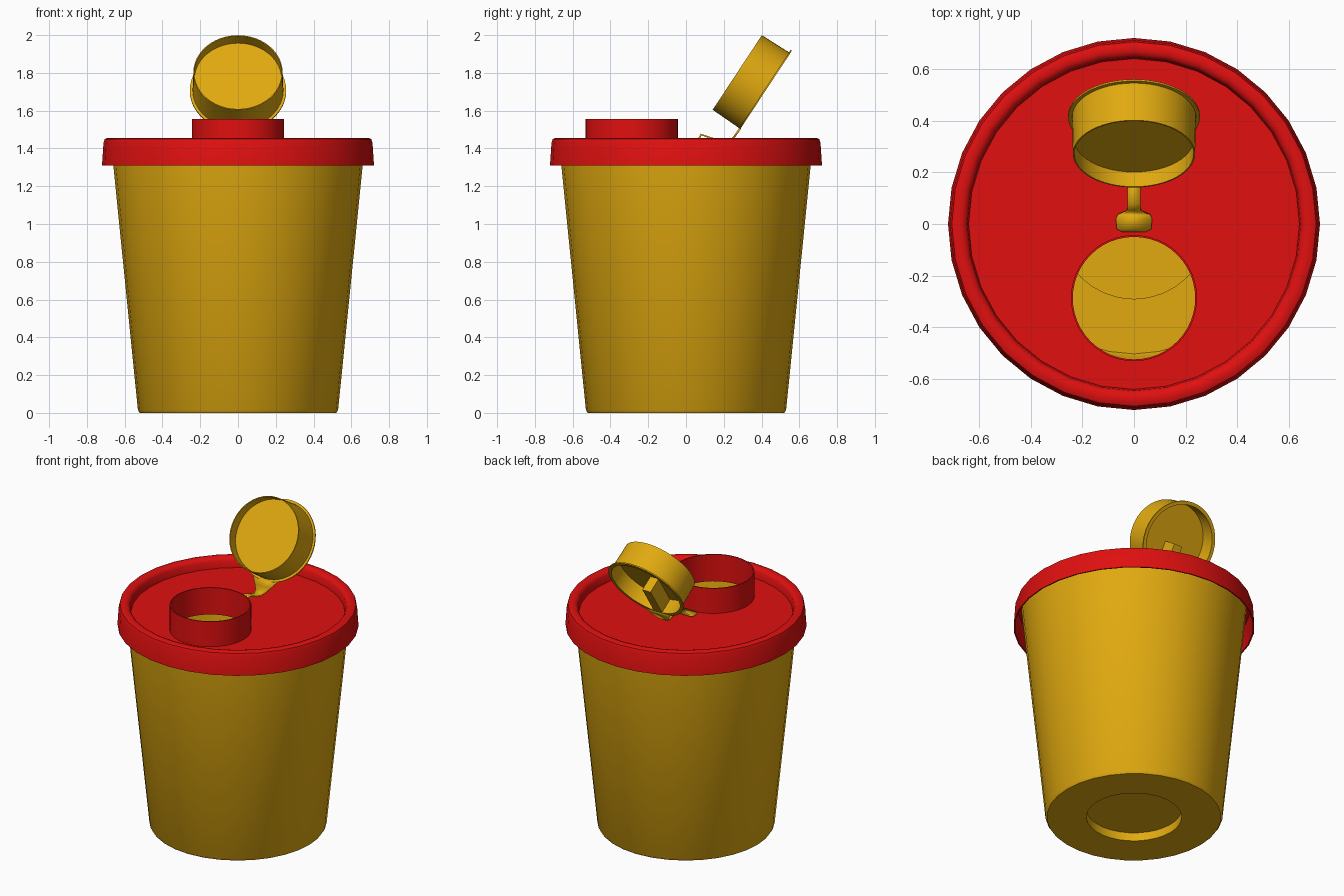
import bpy, bmesh, math
from mathutils import Matrix, Vector

if "Cube" in bpy.data.objects:
    bpy.data.objects.remove(bpy.data.objects["Cube"])


def material(name, rgb):
    m = bpy.data.materials.new(name)
    m.diffuse_color = (*rgb, 1)
    m.use_nodes = True
    m.node_tree.nodes["Principled BSDF"].inputs["Base Color"].default_value = m.diffuse_color
    return m


YELLOW = material("yellow_plastic", (0.75, 0.40, 0.005))
RED = material("red_plastic", (0.75, 0.005, 0.005))


def add_object(name, bm, mat):
    bmesh.ops.recalc_face_normals(bm, faces=bm.faces[:])
    me = bpy.data.meshes.new(name)
    bm.to_mesh(me)
    bm.free()
    me.materials.append(mat)
    ob = bpy.data.objects.new(name, me)
    bpy.context.collection.objects.link(ob)
    return ob


def activate(ob):
    bpy.ops.object.select_all(action='DESELECT')
    ob.select_set(True)
    bpy.context.view_layer.objects.active = ob


def smooth(ob):
    activate(ob)
    bpy.ops.object.shade_smooth_by_angle(angle=math.radians(35))


def lathe(name, profile, mat, closed=False, steps=32):
    """Spin an (r, z) profile around the z axis."""
    bm = bmesh.new()
    vs = [bm.verts.new((0, -r, z)) for r, z in profile]
    pairs = list(zip(vs, vs[1:])) + ([(vs[-1], vs[0])] if closed else [])
    es = [bm.edges.new(p) for p in pairs]
    bmesh.ops.spin(bm, geom=vs + es, cent=(0, 0, 0), axis=(0, 0, 1),
                   angle=2 * math.pi, steps=steps)
    bmesh.ops.remove_doubles(bm, verts=bm.verts[:], dist=1e-4)
    return add_object(name, bm, mat)


# Tapered bucket with a recessed base
bucket = lathe("bucket", [
    (0, 0.055), (0.285, 0.055), (0.285, 0), (0.52, 0), (0.53, 0.015),
    (0.66, 1.31), (0.671, 1.42), (0.66, 1.42), (0.648, 1.31),
    (0.515, 0.03), (0.503, 0.015), (0.292, 0.015), (0.292, 0.065), (0, 0.065)], YELLOW)
smooth(bucket)

# Lid: rounded rim, sunken floor, thin overhanging skirt
lid = lathe("lid", [
    (0, 1.39), (0.64, 1.39), (0.645, 1.435), (0.655, 1.45), (0.67, 1.456),
    (0.69, 1.456), (0.705, 1.45), (0.712, 1.43), (0.72, 1.31), (0.712, 1.31),
    (0.703, 1.43), (0.695, 1.443), (0.668, 1.443), (0.655, 1.435),
    (0.645, 1.378), (0, 1.378)], RED)

# Round opening cut through the lid floor
OPENING = Vector((0, -0.287, 0))
cutter = lathe("opening_cutter", [(0, 1.3), (0.237, 1.3), (0.237, 1.5), (0, 1.5)], RED, steps=48)
cutter.location = OPENING
cutter.hide_render = True
mod = lid.modifiers.new("opening", 'BOOLEAN')
mod.operation = 'DIFFERENCE'
mod.solver = 'EXACT'
mod.object = cutter
activate(lid)
bpy.ops.object.modifier_apply(modifier=mod.name)
bpy.data.objects.remove(cutter)
smooth(lid)

# Collar around the opening
collar = lathe("opening_collar", [(0.237, 1.378), (0.244, 1.378), (0.244, 1.555), (0.237, 1.555)],
               RED, closed=True, steps=48)
collar.location = OPENING
smooth(collar)

# Flip cap: two-sided cup with a flange, tilted open
TILT = Matrix.Translation((0, 0.42, 1.704)) @ Matrix.Rotation(math.radians(56.6), 4, 'X')
cap = lathe("flip_cap", [
    (0, 0.11), (0.231, 0.11), (0.231, 0.178), (0.2365, 0.178), (0.24, 0.008),
    (0.255, 0.008), (0.255, 0), (0.233, 0), (0.233, 0.10), (0, 0.10)], YELLOW, steps=48)
cap.matrix_world = TILT
smooth(cap)

# Finger rib in the hollow back of the cap
bm = bmesh.new()
bmesh.ops.create_cube(bm, size=1, matrix=Matrix.Translation((0, -0.125, 0.052))
                      @ Matrix.Diagonal((0.06, 0.22, 0.104, 1)))
rib = add_object("cap_rib", bm, YELLOW)
rib.matrix_world = TILT

# Bent hinge strap: (y, z, half width) from lid pad to cap flange
path = [(-0.03, 1.395, 0.045), (-0.02, 1.397, 0.067), (0.02, 1.397, 0.07),
        (0.037, 1.40, 0.062), (0.047, 1.41, 0.032), (0.057, 1.43, 0.025),
        (0.08, 1.474, 0.025), (0.14, 1.452, 0.025), (0.20, 1.432, 0.025),
        (0.235, 1.44, 0.033), (0.258, 1.465, 0.055), (0.288, 1.508, 0.09)]
bm = bmesh.new()
rows = [[bm.verts.new((s * w, y, z)) for s in (-1, 1)] for y, z, w in path]
for a, b in zip(rows, rows[1:]):
    bm.faces.new((a[0], a[1], b[1], b[0]))
strap = add_object("hinge_strap", bm, YELLOW)
solid = strap.modifiers.new("thickness", 'SOLIDIFY')
solid.thickness = 0.01
solid.offset = 0
smooth(strap)
